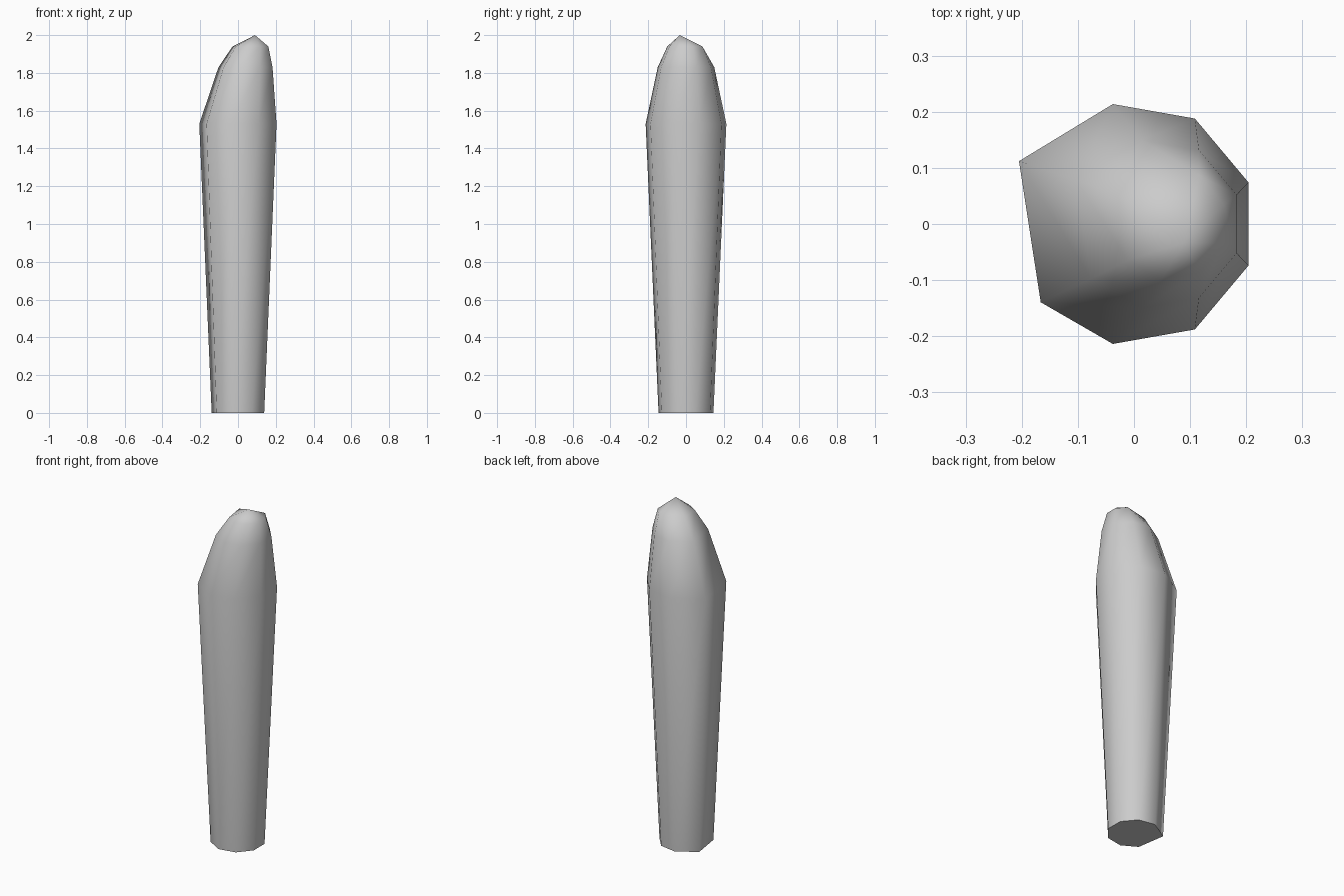
import bpy, bmesh, math
from math import cos, sin, radians

if "Cube" in bpy.data.objects:
    bpy.data.objects.remove(bpy.data.objects["Cube"])

R = 0.217
# Nine-sided outline with one side missing: neighbouring edge runs on to a corner
outline = [(R * cos(radians(a)), R * sin(radians(a))) for a in (20, 60, 100)]
outline.append((-0.205, 0.112))
outline += [(R * cos(radians(a)), R * sin(radians(a))) for a in (220, 260, 300, 340)]

# Rings: height, scale, sideways shift
rings = [(0.0, 0.68, 0.0), (1.53, 1.0, 0.0), (1.83, 0.70, 0.04), (1.94, 0.463, 0.066)]

bm = bmesh.new()
loops = [[bm.verts.new((x * s + c, y * s, z)) for x, y in outline] for z, s, c in rings]
n = len(outline)

# Shaft and shoulder
bm.faces.new(loops[0][::-1])
for lo, hi in zip(loops, loops[1:]):
    for i in range(n):
        j = (i + 1) % n
        bm.faces.new((lo[i], lo[j], hi[j], hi[i]))

# Off-centre tip
tip = bm.verts.new((0.09, -0.033, 2.0))
top = loops[-1]
for i in range(n):
    bm.faces.new((top[i], top[(i + 1) % n], tip))

# Top ring has one corner fewer at the back
bmesh.ops.pointmerge(bm, verts=[top[1], top[2]], merge_co=top[1].co.copy())
bmesh.ops.recalc_face_normals(bm, faces=bm.faces[:])

mesh = bpy.data.meshes.new("rounded_post")
bm.to_mesh(mesh)
bm.free()
post = bpy.data.objects.new("rounded_post", mesh)
bpy.context.collection.objects.link(post)
bpy.context.view_layer.objects.active = post
post.select_set(True)
bpy.ops.object.shade_smooth_by_angle(angle=radians(75))
